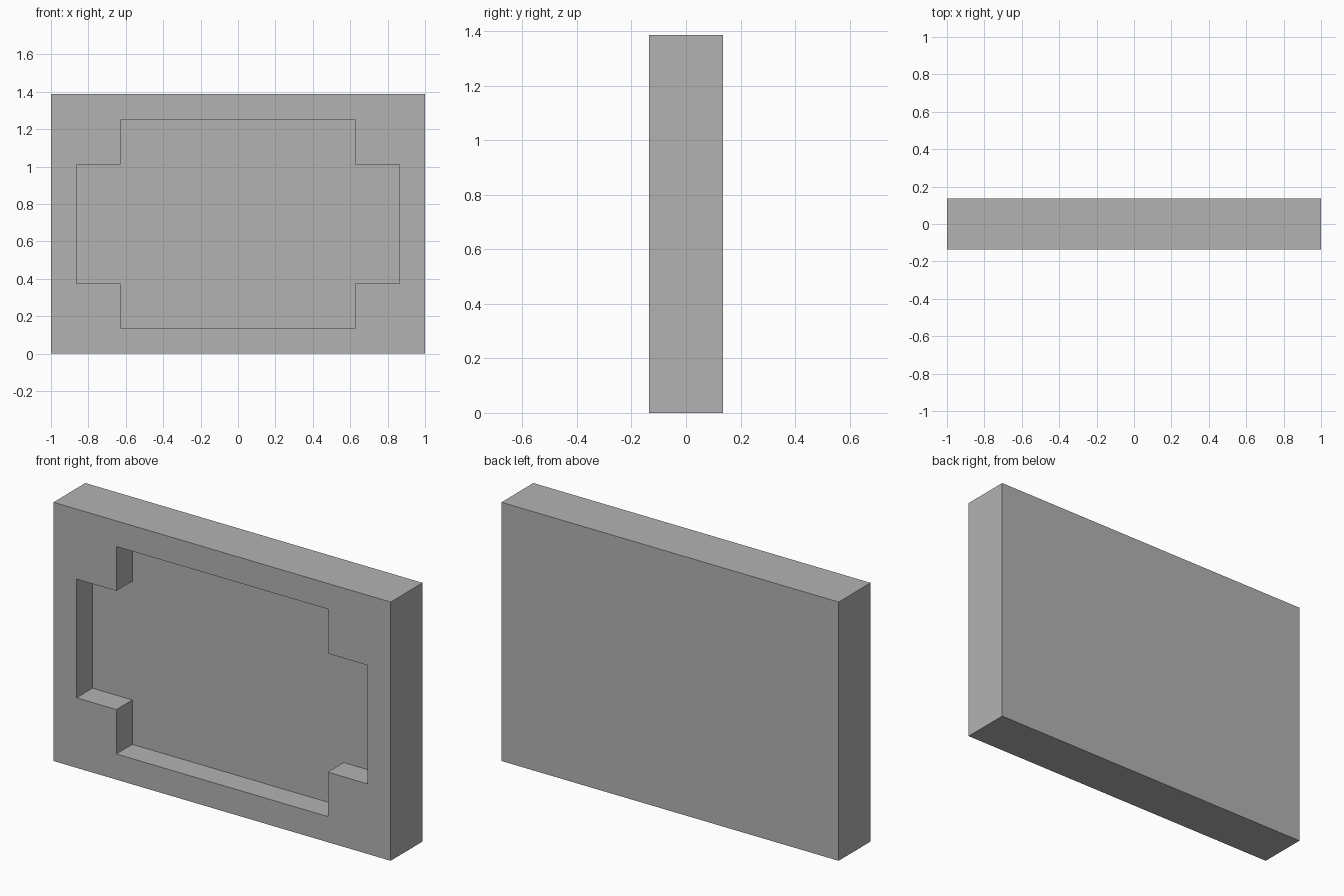
import bpy
import bmesh

WIDTH, DEPTH, HEIGHT = 2.0, 0.27, 1.387
MID = HEIGHT / 2

cube = bpy.data.objects.get("Cube")
if cube:
    bpy.data.objects.remove(cube, do_unlink=True)

grey = bpy.data.materials.new("plain grey")
grey.use_nodes = True
colour = (0.45, 0.45, 0.45, 1)
grey.diffuse_color = colour
grey.node_tree.nodes["Principled BSDF"].inputs["Base Color"].default_value = colour


def prism(name, outline, y_front, y_back):
    """Extrude an x-z outline, centred on mid height, from y_front to y_back."""
    bm = bmesh.new()
    face = bm.faces.new([bm.verts.new((x, y_front, MID + z)) for x, z in outline])
    side = bmesh.ops.extrude_face_region(bm, geom=[face])["geom"]
    verts = [v for v in side if isinstance(v, bmesh.types.BMVert)]
    bmesh.ops.translate(bm, verts=verts, vec=(0, y_back - y_front, 0))
    bmesh.ops.recalc_face_normals(bm, faces=bm.faces)
    mesh = bpy.data.meshes.new(name)
    bm.to_mesh(mesh)
    bm.free()
    mesh.materials.append(grey)
    obj = bpy.data.objects.new(name, mesh)
    bpy.context.collection.objects.link(obj)
    return obj


def mirrored(quarter):
    """Repeat a top-right quarter outline in all four quadrants, in order."""
    half = quarter + [(-x, z) for x, z in reversed(quarter)]
    return half + [(-x, -z) for x, z in half]


# Slab
slab = prism("recessed_panel", mirrored([(WIDTH / 2, MID)]), -DEPTH / 2, DEPTH / 2)

# Notched-corner recess, cut to half the slab depth
notched = mirrored([(0.863, 0.318), (0.627, 0.318), (0.627, 0.556)])
cutter = prism("recess_cutter", notched, -DEPTH, 0)
cutter.hide_render = True
cutter.hide_set(True)

cut = slab.modifiers.new("recess", "BOOLEAN")
cut.operation = "DIFFERENCE"
cut.solver = "EXACT"
cut.object = cutter

# Bake the cut and drop the helper
bpy.context.view_layer.objects.active = slab
slab.select_set(True)
bpy.ops.object.modifier_apply(modifier=cut.name)
bpy.data.objects.remove(cutter, do_unlink=True)
